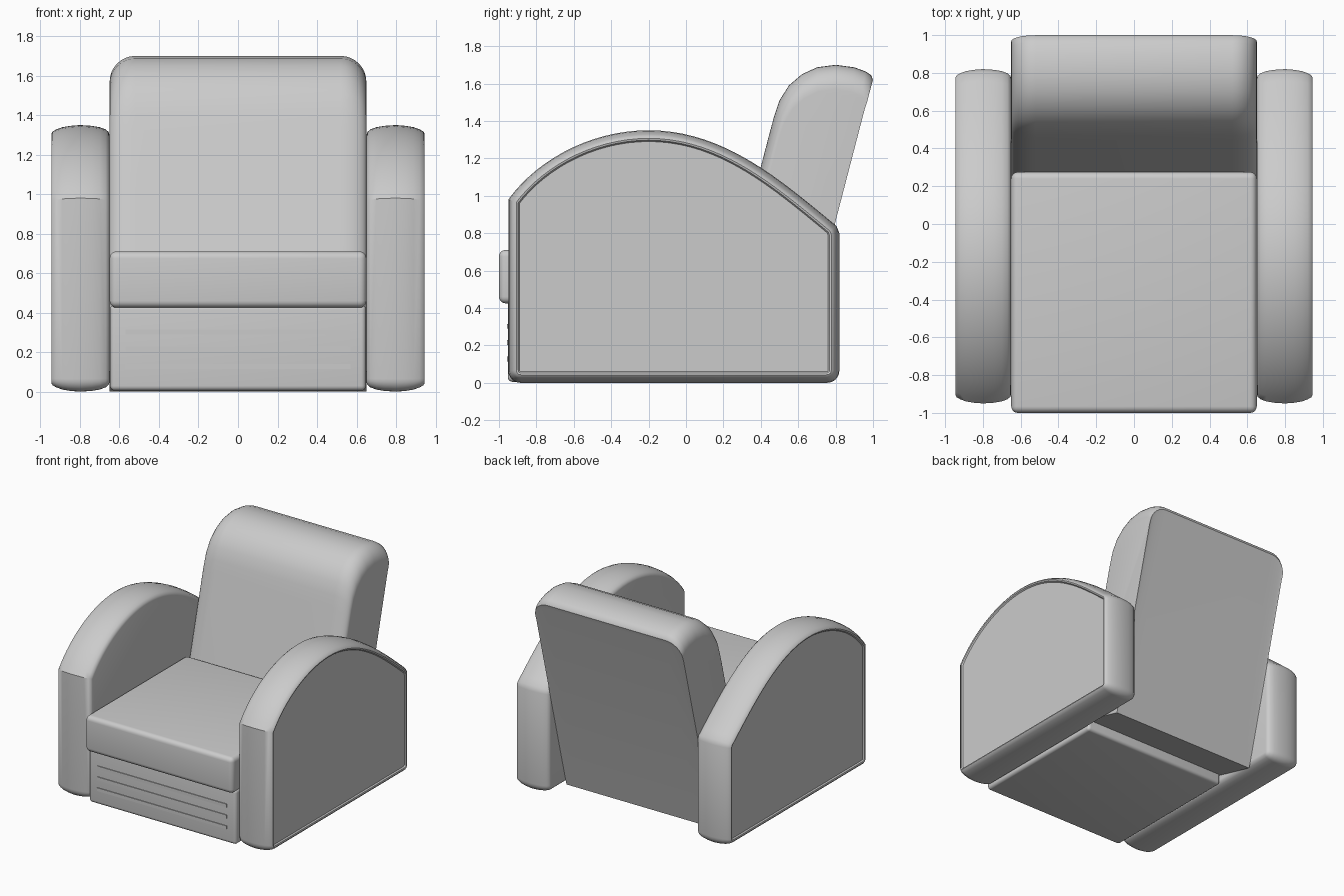
import bpy, bmesh, math
from mathutils import Vector, Matrix
from mathutils.geometry import interpolate_bezier

if "Cube" in bpy.data.objects:
    bpy.data.objects.remove(bpy.data.objects["Cube"])


def finish(name, bm):
    bmesh.ops.recalc_face_normals(bm, faces=bm.faces)
    me = bpy.data.meshes.new(name)
    bm.to_mesh(me)
    bm.free()
    ob = bpy.data.objects.new(name, me)
    bpy.context.collection.objects.link(ob)
    bpy.ops.object.select_all(action='DESELECT')
    ob.select_set(True)
    bpy.context.view_layer.objects.active = ob
    bpy.ops.object.shade_smooth_by_angle(angle=math.radians(35))
    return ob


def box(name, lo, hi, bevel=0.0):
    lo, hi = Vector(lo), Vector(hi)
    bm = bmesh.new()
    bmesh.ops.create_cube(bm, size=1, matrix=Matrix.Translation((lo + hi) / 2) @ Matrix.Diagonal((*(hi - lo), 1)))
    if bevel:
        bmesh.ops.bevel(bm, geom=bm.edges[:], offset=bevel, segments=5, profile=0.5, affect='EDGES')
    return finish(name, bm)


def loft(name, rings):
    bm = bmesh.new()
    rows = [[bm.verts.new(p) for p in r] for r in rings]
    n = len(rows[0])
    for a, b in zip(rows, rows[1:]):
        for i in range(n):
            j = (i + 1) % n
            bm.faces.new((a[i], a[j], b[j], b[i]))
    bm.faces.new(rows[0])
    bm.faces.new(rows[-1])
    return finish(name, bm)


def inset(pts, d):
    # mitred inward offset of a clockwise outline
    out = []
    for i, p in enumerate(pts):
        e1 = (p - pts[i - 1]).normalized()
        e2 = (pts[(i + 1) % len(pts)] - p).normalized()
        n1, n2 = Vector((e1.y, -e1.x)), Vector((e2.y, -e2.x))
        m = (n1 + n2).normalized()
        out.append(p + m * d / m.dot(n1))
    return out


def bez(a, b, c, d, n):
    return [v.to_2d() for v in interpolate_bezier(*[Vector((*p, 0)) for p in (a, b, c, d)], n)]


def corner(cy, cz, r, start, n=6):
    return [Vector((cy + r * math.cos(t), cz + r * math.sin(t)))
            for t in (math.radians(start - 90 * i / n) for i in range(n + 1))]


# arms: arched side outline, crowned across the width, recessed outer panel
outline = bez((-.95, .98), (-.79, 1.2), (-.5, 1.35), (-.2, 1.35), 16)
outline += bez((-.2, 1.35), (.2, 1.35), (.5, 1.09), (.805, .838), 20)[1:]
outline += [Vector((.82, .80))]
outline += corner(.755, .065, .065, 0) + corner(-.885, .065, .065, -90)
stations = [(.65, .05), (.655, .035), (.67, .022), (.70, .011), (.74, .004), (.80, 0), (.85, .004),
            (.89, .011), (.92, .022), (.938, .032), (.945, .043), (.942, .053), (.932, .06)]
arm = loft("arms", [[(x, p.x, p.y) for p in inset(outline, d)] for x, d in stations])
arm.modifiers.new("mirror", 'MIRROR').use_axis = (True, False, False)

# backrest: tilted side profile (depth, height) with rounded roll at the top
profile = [(0, 0), (.46, 0), (.46, 1.25), (.459, 1.348), (.4525, 1.4425), (.424, 1.5325), (.3716, 1.608),
           (.303, 1.664), (.21, 1.702), (.11, 1.714), (.046, 1.708), (.012, 1.696), (-.003, 1.675), (0, 1.64)]
tilt = math.atan(.26)
s, c = math.sin(tilt), math.cos(tilt)
rings = []
for side in (-1, 1):
    half = []
    for k in range(9):
        t = math.radians(90 * k / 8)
        x = .52 + .13 * math.sin(t)
        fall = 1 - math.cos(t)
        ku, kv = 1 - .055 * fall / .46, 1 - .13 * fall / 1.714
        half.append([(side * x, .575 - c * u * ku + s * v * kv, s * u * ku + c * v * kv) for u, v in profile])
    rings += half[::-1] if side < 0 else half
loft("backrest", rings)

# seat cushion and base
box("seat_cushion", (-.65, -1, .425), (.65, .275, .71), .035)
box("base", (-.648, -.952, .005), (.648, .24, .44), .025)

# front trim strips
for i, z in enumerate((.128, .215, .302)):
    box(f"trim_strip_{i + 1}", (-.57, -.958, z - .013), (.57, -.94, z + .013))
